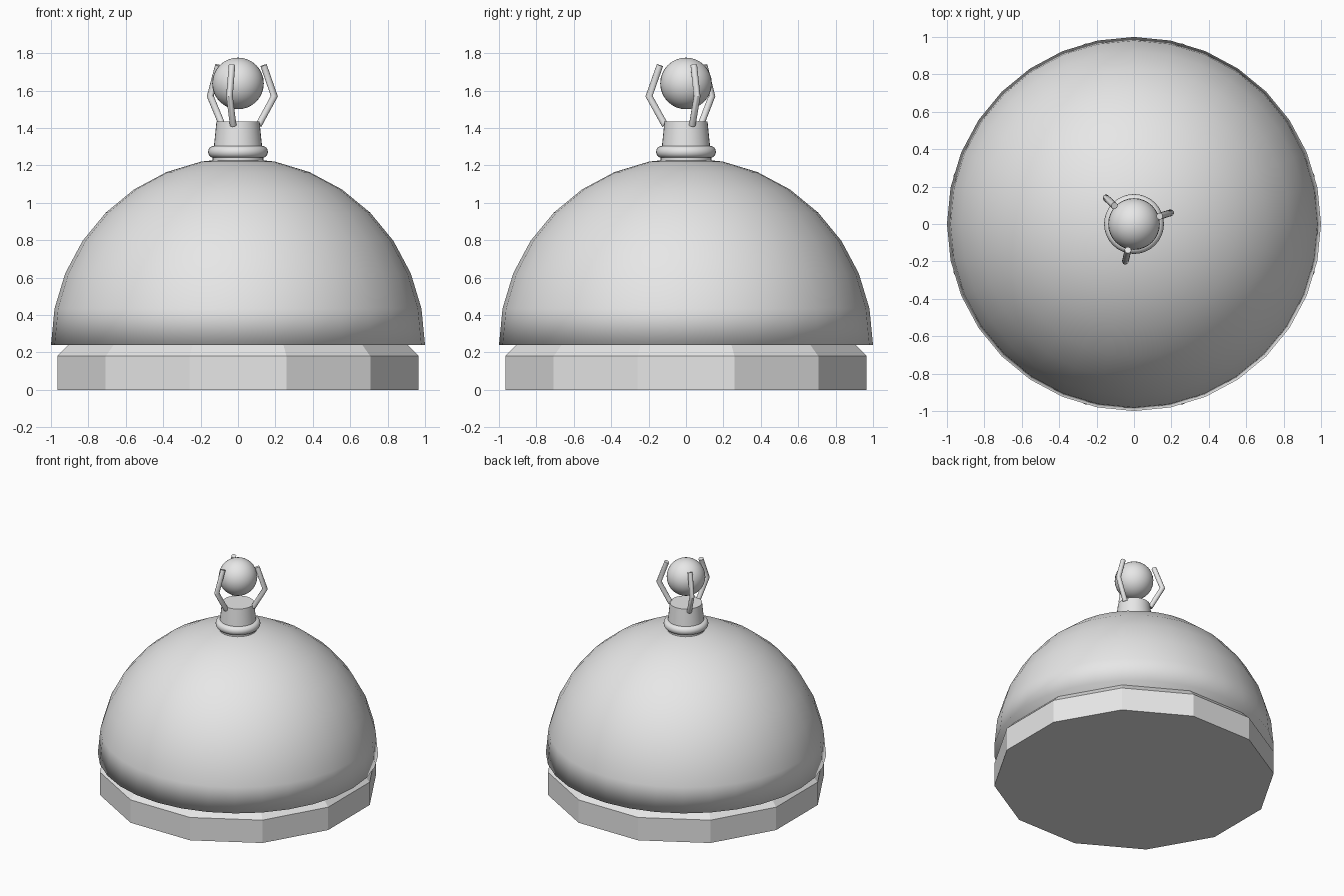
import bpy, bmesh, math
from mathutils import Vector

cube = bpy.data.objects.get("Cube")
if cube:
    bpy.data.objects.remove(cube, do_unlink=True)

# One plain grey for the whole model
grey = bpy.data.materials.new("light grey")
grey.use_nodes = True
colour = (0.8, 0.8, 0.8, 1)
grey.diffuse_color = colour
grey.node_tree.nodes["Principled BSDF"].inputs["Base Color"].default_value = colour


def add_part(name, bm, smooth_angle=None):
    bmesh.ops.recalc_face_normals(bm, faces=bm.faces)
    mesh = bpy.data.meshes.new(name)
    bm.to_mesh(mesh)
    bm.free()
    mesh.materials.append(grey)
    part = bpy.data.objects.new(name, mesh)
    bpy.context.collection.objects.link(part)
    if smooth_angle:
        bpy.ops.object.select_all(action="DESELECT")
        part.select_set(True)
        bpy.context.view_layer.objects.active = part
        bpy.ops.object.shade_smooth_by_angle(angle=math.radians(smooth_angle))
    return part


def lathe(name, profile, sides, turn=0, smooth_angle=None):
    """Stack rings of (radius, height); a zero radius makes a pole."""
    bm = bmesh.new()
    rings = []
    for r, z in profile:
        if r == 0:
            rings.append([bm.verts.new((0, 0, z))] * sides)
            continue
        angles = [turn + math.tau * i / sides for i in range(sides)]
        rings.append([bm.verts.new((r * math.cos(a), r * math.sin(a), z)) for a in angles])
    for low, high in zip(rings, rings[1:]):
        for i in range(sides):
            j = (i + 1) % sides
            corners = [low[i], low[j], high[j], high[i]]
            bm.faces.new(list(dict.fromkeys(corners)))
    for ring in (rings[0], rings[-1]):
        if ring[0] is not ring[1]:
            bm.faces.new(ring)
    return add_part(name, bm, smooth_angle)


# Twelve-sided base with a chamfered top edge
lathe("base", [(1, 0), (1, 0.18), (0.935, 0.245)], 12, math.radians(15))

# Hemispherical dome, smoothed right over its lower rim
steps = [math.pi / 2 * k / 8 for k in range(8)]
dome = [(math.cos(a), 0.24 + math.sin(a)) for a in steps] + [(0, 1.24)]
lathe("dome", dome, 32, 0, 180)

# Neck with a rounded collar and a tapered cup
lathe("neck", [(0.135, 1.2), (0.135, 1.26)], 32, 0, 30)
collar = [(0.13 + 0.03 * math.cos(a), 1.272 + 0.032 * math.sin(a))
          for a in (math.pi * (k / 8 - 0.5) for k in range(9))]
lathe("collar", collar, 32, 0, 60)
lathe("cup", [(0.131, 1.28), (0.115, 1.435)], 32, 0, 30)

# Ball held above the cup
bm = bmesh.new()
bmesh.ops.create_uvsphere(bm, u_segments=32, v_segments=16, radius=0.138)
bmesh.ops.translate(bm, verts=bm.verts, vec=(0, 0, 1.638))
add_part("ball", bm, 60)


def prong(name, angle):
    """Bent rod in the radial plane, mitred at the elbow."""
    out = Vector((math.cos(angle), math.sin(angle), 0))
    side = Vector((-out.y, out.x, 0))
    path = [out * r + Vector((0, 0, z)) for r, z in ((0.115, 1.415), (0.203, 1.57), (0.143, 1.735))]
    radius, sides = 0.018, 12
    bm = bmesh.new()
    rings = []
    for i, point in enumerate(path):
        before = (point - path[max(i - 1, 0)]).normalized()
        after = (path[min(i + 1, 2)] - point).normalized()
        across = (before + after).normalized().cross(side)
        stretch = 1 / math.cos(before.angle(after) / 2) if i == 1 else 1
        rings.append([bm.verts.new(point + radius * (side * math.cos(t) + across * stretch * math.sin(t)))
                      for t in (math.tau * k / sides for k in range(sides))])
    for low, high in zip(rings, rings[1:]):
        for k in range(sides):
            n = (k + 1) % sides
            bm.faces.new((low[k], low[n], high[n], high[k]))
    bm.faces.new(rings[0])
    bm.faces.new(rings[-1])
    add_part(name, bm, 35)


# Three prongs spaced evenly around the ball
for number, label in enumerate(("left", "back", "front")):
    prong(label + "_prong", math.radians(17 + 120 * number))
